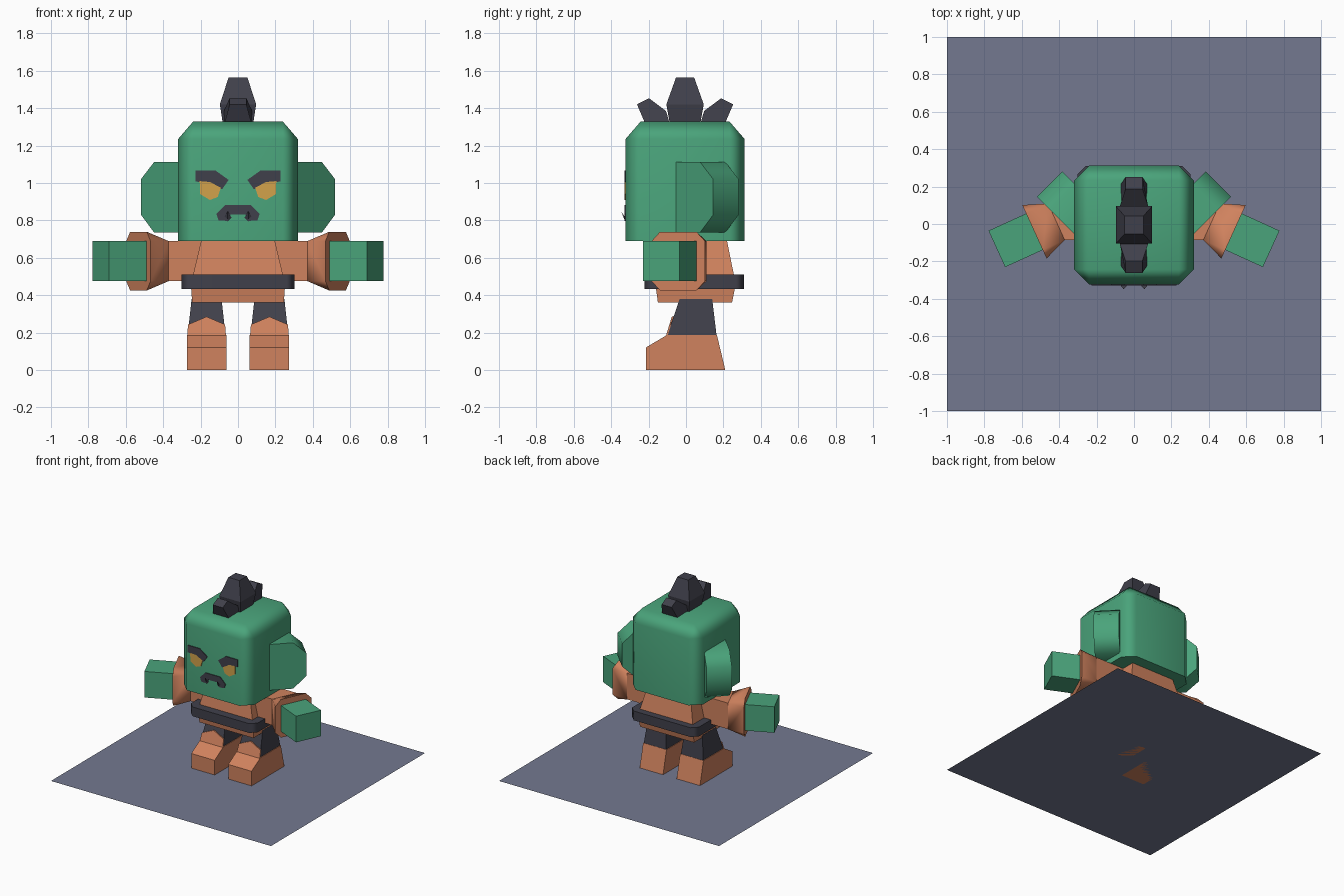
import bpy, bmesh, math

if "Cube" in bpy.data.objects:
    bpy.data.objects.remove(bpy.data.objects["Cube"])


def material(name, hexcode):
    srgb = [int(hexcode[i:i + 2], 16) / 255 for i in (0, 2, 4)]
    lin = [c / 12.92 if c <= 0.04045 else ((c + 0.055) / 1.055) ** 2.4 for c in srgb]
    m = bpy.data.materials.new(name)
    m.diffuse_color = (*lin, 1)
    m.use_nodes = True
    m.node_tree.nodes["Principled BSDF"].inputs["Base Color"].default_value = m.diffuse_color
    return m


GREEN = material("green_skin", "4AA47B")
ORANGE = material("orange_leather", "D0825E")
DARK = material("charcoal", "40404B")
EYE = material("amber", "D2A24B")
SLATE = material("slate", "747990")


def loft(name, rings, mat, smooth=0):
    """Join equal-length rings of points with quads and cap both ends."""
    bm = bmesh.new()
    vs = [[bm.verts.new(p) for p in r] for r in rings]
    n = len(rings[0])
    for a, b in zip(vs, vs[1:]):
        for i in range(n):
            j = (i + 1) % n
            bm.faces.new((a[i], a[j], b[j], b[i]))
    bm.faces.new(vs[0])
    bm.faces.new(vs[-1])
    bmesh.ops.remove_doubles(bm, verts=bm.verts, dist=0.0005)
    bmesh.ops.recalc_face_normals(bm, faces=bm.faces)
    me = bpy.data.meshes.new(name)
    bm.to_mesh(me)
    bm.free()
    me.materials.append(mat)
    ob = bpy.data.objects.new(name, me)
    bpy.context.collection.objects.link(ob)
    if smooth:
        me.shade_smooth()
        me.set_sharp_from_angle(angle=math.radians(smooth))
        w = ob.modifiers.new("weighted_normals", 'WEIGHTED_NORMAL')
        w.keep_sharp = True
    return ob


def octagon(hx, hy, c):
    """Rectangle outline with corners cut by c (c = 0 gives a rectangle)."""
    return [(hx, -hy + c), (hx, hy - c), (hx - c, hy), (-hx + c, hy),
            (-hx, hy - c), (-hx, -hy + c), (-hx + c, -hy), (hx - c, -hy)]


def level(z, hx, hy, c=0, cx=0, cy=0):
    return [(cx + x, cy + y, z) for x, y in octagon(hx, hy, c)]


def plate(name, outline, mat, s=1):
    """Thin painted detail on the front of the head."""
    loft(name, [[(s * x, y, z) for x, z in outline] for y in (-0.329, -0.321)], mat)


# Base sheet
bpy.ops.mesh.primitive_plane_add(size=2)
base = bpy.context.object
base.name = "base_sheet"
base.data.materials.append(SLATE)

# Head: block with cut vertical and top edges
loft("head", [level(0.69, 0.32, 0.318, 0.08, cy=-0.005),
              level(1.235, 0.32, 0.318, 0.08, cy=-0.005),
              level(1.328, 0.24, 0.238, 0, cy=-0.005)], GREEN, 60)

# Crest: tall middle spike and two leaning side spikes
loft("crest_middle", [level(1.31, 0.08, 0.08, cy=-0.005), level(1.42, 0.097, 0.1, cy=-0.005),
                      level(1.565, 0.05, 0.048, cy=-0.005)], DARK)
spike = [(-0.215, 1.31, 0.075), (-0.262, 1.42, 0.045), (-0.198, 1.453, 0.045),
         (-0.107, 1.385, 0.075), (-0.085, 1.31, 0.07)]
for name, s in (("crest_front", 1), ("crest_back", -1)):
    loft(name, [[(k * h, -0.005 + s * (y + 0.005), z) for y, z, h in spike]
                for k in (-1, 1)], DARK)

# Mouth
half = [(0.067, 0.882), (0.115, 0.834), (0.104, 0.8), (0.056, 0.797), (0.04, 0.832)]
plate("mouth", half + [(-x, z) for x, z in reversed(half)], DARK)

# Torso and belt
loft("torso", [level(0.36, 0.245, 0.198, cy=0.048), level(0.46, 0.252, 0.215, cy=0.051),
               level(0.72, 0.19, 0.168, cy=0.045)], ORANGE)
loft("belt", [level(0.434, 0.303, 0.267, 0.045, cy=0.044),
              level(0.51, 0.303, 0.267, 0.045, cy=0.044)], DARK, 50)

# Arm direction: outwards and slightly forwards
A = math.radians(-24.5)
dx, dy = math.cos(A), math.sin(A)


def arm_ring(s, dist, half_w, c):
    cx, cy = 0.415 + dist * dx, 0.012 + dist * dy
    return [(s * (cx - w * dy), cy + w * dx, 0.582 + z) for w, z in octagon(half_w, half_w, c)]


R = math.sqrt(0.5)
for side, s in (("right", 1), ("left", -1)):
    # Brow and eye
    plate("eye_" + side, [(0.205, 1.01), (0.202, 0.94), (0.15, 0.909), (0.108, 0.925),
                          (0.092, 0.975), (0.15, 1.005)], EYE, s)
    plate("brow_" + side, [(0.227, 1.066), (0.12, 1.066), (0.05, 1.016), (0.085, 0.966),
                           (0.15, 1.003), (0.227, 1.007)], DARK, s)
    # Tooth
    loft("tooth_" + side, [[(s * 0.035, -0.325, 0.815), (s * 0.055, -0.325, 0.795),
                            (s * 0.075, -0.325, 0.815)],
                           [(s * x, -0.347, 0.848) for x in (0.053, 0.055, 0.057)]], DARK)
    # Ear: thick slab swept back at 45 degrees
    ear = [(0.19, 0.735), (0.37, 0.735), (0.47, 0.83), (0.47, 1.02), (0.37, 1.112), (0.19, 1.112)]
    loft("ear_" + side, [[(s * (u + v) * R, (u - v) * R, z) for u, z in ear]
                         for v in (0.072, 0.264)], GREEN, 50)
    # Sleeve with flared cuff, then the hand
    shoulder = [(s * 0.15, 0.012 + w * 0.9, 0.582 + z) for w, z in octagon(0.107, 0.107, 0)]
    loft("sleeve_" + side, [shoulder, arm_ring(s, 0, 0.107, 0)], ORANGE)
    loft("cuff_" + side, [arm_ring(s, 0, 0.107, 0), arm_ring(s, 0.129, 0.157, 0.05)], ORANGE, 50)
    loft("hand_" + side, [arm_ring(s, 0.1, 0.107, 0), arm_ring(s, 0.35, 0.107, 0)], GREEN)
    # Trouser leg
    loft("trouser_" + side, [level(0.18, 0.102, 0.133, cx=s * 0.168, cy=0.031),
                             level(0.38, 0.08, 0.087, cx=s * 0.168, cy=0.053)], DARK)
    # Boot, with a pointed tongue lying on the shin
    boot = [(-0.215, 0), (-0.215, 0.12), (-0.1, 0.188), (0.165, 0.188), (0.21, 0)]
    loft("boot_" + side, [[(s * x, y, z) for y, z in boot] for x in (0.062, 0.274)], ORANGE)
    tongue = [(0.064, 0.18), (0.272, 0.18), (0.267, 0.243), (0.168, 0.285), (0.069, 0.243)]
    loft("boot_tongue_" + side, [[(s * x, -0.108 + (z - 0.18) * 0.23 / 0.75 + o, z)
                                  for x, z in tongue] for o in (0, 0.009)], ORANGE)
